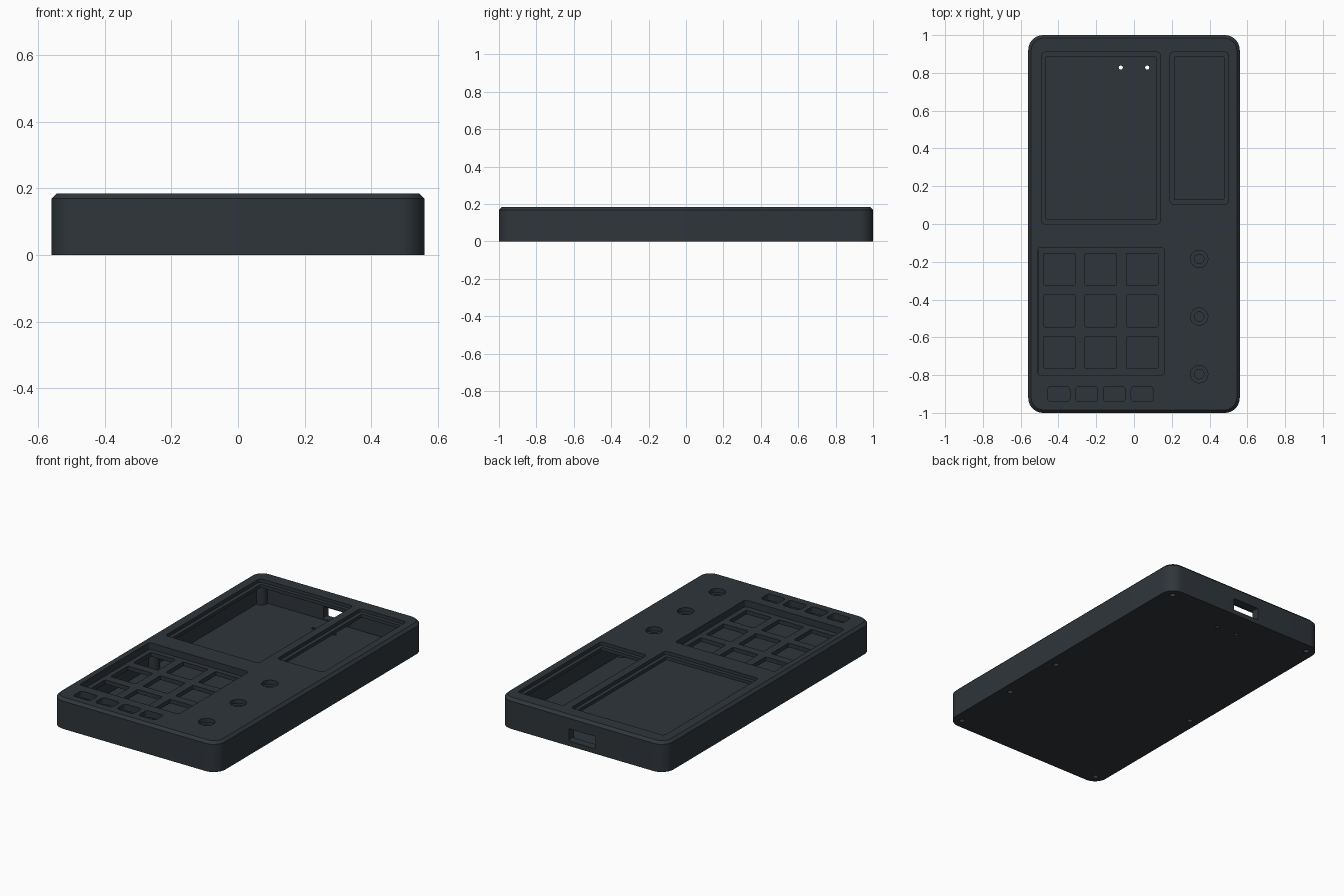
import bpy, bmesh, math
from mathutils import Matrix

if "Cube" in bpy.data.objects:
    bpy.data.objects.remove(bpy.data.objects["Cube"], do_unlink=True)

WIDTH, LENGTH, HEIGHT = 1.12, 2.0, 0.185
FLOOR, CEILING, WALL = 0.025, 0.145, 0.05

slate = bpy.data.materials.new("dark_slate_plastic")
slate.use_nodes = True
slate.diffuse_color = (0.028, 0.036, 0.043, 1)
slate.node_tree.nodes["Principled BSDF"].inputs["Base Color"].default_value = slate.diffuse_color


def rounded_outline(x0, x1, y0, y1, r, steps):
    """Counter-clockwise rounded rectangle."""
    corners = [(x1 - r, y1 - r), (x0 + r, y1 - r), (x0 + r, y0 + r), (x1 - r, y0 + r)]
    points = []
    for i, (cx, cy) in enumerate(corners):
        for s in range(steps + 1):
            a = math.pi / 2 * (i + s / steps)
            points.append((cx + r * math.cos(a), cy + r * math.sin(a)))
    return points


def loft(name, layers):
    """Solid through a stack of (outline, z) layers."""
    bm = bmesh.new()
    rings = [[bm.verts.new((x, y, z)) for x, y in outline] for outline, z in layers]
    bm.faces.new(rings[0][::-1])
    bm.faces.new(rings[-1])
    n = len(rings[0])
    for low, high in zip(rings, rings[1:]):
        for i in range(n):
            j = (i + 1) % n
            bm.faces.new((low[i], low[j], high[j], high[i]))
    mesh = bpy.data.meshes.new(name)
    bm.to_mesh(mesh)
    bm.free()
    obj = bpy.data.objects.new(name, mesh)
    obj.data.materials.append(slate)
    bpy.context.collection.objects.link(obj)
    return obj


def prism(name, x0, x1, y0, y1, z0, z1, r=0.01, steps=4):
    outline = rounded_outline(x0, x1, y0, y1, r, steps)
    return loft(name, [(outline, z0), (outline, z1)])


def cylinder(name, x, y, r, z0, z1, sides=32):
    outline = [(x + r * math.cos(math.tau * i / sides), y + r * math.sin(math.tau * i / sides))
               for i in range(sides)]
    return loft(name, [(outline, z0), (outline, z1)])


def cut(target, cutter):
    mod = target.modifiers.new("cut", "BOOLEAN")
    mod.operation = "DIFFERENCE"
    mod.solver = "EXACT"
    mod.object = cutter
    bpy.context.view_layer.objects.active = target
    bpy.ops.object.modifier_apply(modifier=mod.name)
    bpy.data.objects.remove(cutter, do_unlink=True)


def smooth(obj):
    bpy.ops.object.select_all(action="DESELECT")
    obj.select_set(True)
    bpy.context.view_layer.objects.active = obj
    bpy.ops.object.shade_smooth_by_angle(angle=math.radians(25))


def body_outline(inset, r):
    hx, hy = WIDTH / 2 - inset, LENGTH / 2 - inset
    return rounded_outline(-hx, hx, -hy, hy, r, 10)


# Hollow upper case with a chamfered top rim
bevel = 0.016
case = loft("case", [(body_outline(0, 0.08), FLOOR), (body_outline(0, 0.08), HEIGHT - bevel),
                     (body_outline(bevel, 0.064), HEIGHT)])
cut(case, loft("cavity", [(body_outline(WALL, 0.03), -0.1), (body_outline(WALL, 0.03), CEILING)]))

# Stepped display windows: shallow ledge, then a through opening
for x0, x1, y0, y1 in [(-0.49, 0.14, 0.0, 0.91), (0.19, 0.5, 0.105, 0.91)]:
    cut(case, prism("ledge", x0, x1, y0, y1, 0.165, 0.3, 0.02))
    i = 0.024
    cut(case, prism("opening", x0 + i, x1 - i, y0 + i, y1 - i, 0.1, 0.3, 0.006))

# Keypad recess and the row of small buttons
cut(case, prism("keypad_recess", -0.51, 0.16, -0.8, -0.125, 0.1, 0.3, 0.015))
for i in range(4):
    x = -0.398 + 0.147 * i
    cut(case, prism("button_hole", x - 0.058, x + 0.058, -0.94, -0.86, 0.1, 0.3, 0.018))

# Counterbored knob holes
for y in (-0.185, -0.49, -0.795):
    cut(case, cylinder("counterbore", 0.345, y, 0.046, 0.16, 0.3))
    cut(case, cylinder("shaft_hole", 0.345, y, 0.025, 0.1, 0.3))

# Port slot through the back wall
port = prism("port", -0.09, 0.09, -0.105, -0.03, 0.9, 1.1, 0.008)
port.data.transform(Matrix.Rotation(-math.pi / 2, 4, "X"))
port.data.transform(Matrix.Diagonal((1, 1, 1, 1)))
cut(case, port)
smooth(case)

# Key plate with a three by three grid of square holes
key_plate = prism("key_plate", -0.508, 0.185, -0.825, -0.1, 0.12, CEILING)
for col in range(3):
    for row in range(3):
        x, y = -0.395 + 0.219 * col, -0.24 - 0.22 * row
        h = 0.084
        cut(key_plate, prism("key_hole", x - h, x + h, y - h, y + h, 0, 0.3, 0.006, 2))

# Base plate with screw holes and two pin holes
base = loft("base_plate", [(body_outline(0, 0.08), 0), (body_outline(0, 0.08), FLOOR)])
screws = [(s * 0.5, y) for s in (-1, 1) for y in (-0.94, -0.1, 0.94)] + [(0.5, -0.51)]
for x, y in screws:
    cut(base, cylinder("screw_hole", x, y, 0.016, -0.1, 0.018, 20))
for x in (-0.07, 0.07):
    cut(base, cylinder("pin_hole", x, 0.828, 0.011, -0.1, 0.1, 20))
smooth(base)

# Screw posts inside the case
for i, (x, y) in enumerate(screws):
    post = cylinder(f"screw_post_{i + 1}", x, y, 0.036, FLOOR, CEILING, 24)
    smooth(post)
